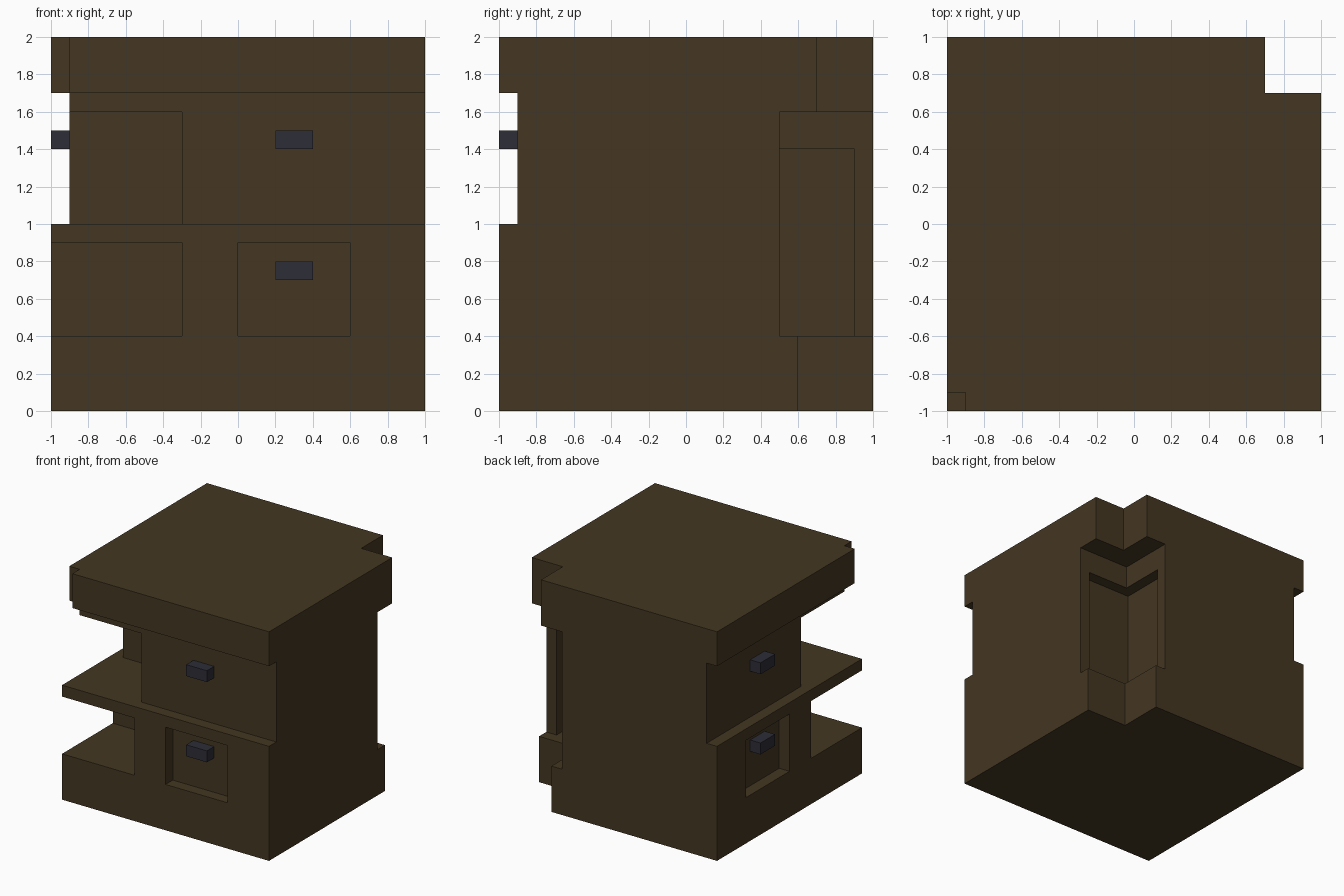
import bpy, bmesh
from mathutils import Vector

cube = bpy.data.objects.get("Cube")
if cube:
    bpy.data.objects.remove(cube, do_unlink=True)


def material(name, rgb):
    m = bpy.data.materials.new(name)
    m.use_nodes = True
    m.diffuse_color = (*rgb, 1)
    m.node_tree.nodes["Principled BSDF"].inputs["Base Color"].default_value = (*rgb, 1)
    return m


def box(name, x, y, z, mat=None):
    """Box spanning the given (low, high) ranges."""
    bm = bmesh.new()
    bmesh.ops.create_cube(bm, size=1)
    for v in bm.verts:
        v.co = Vector([lo + (hi - lo) * (c + 0.5) for c, (lo, hi) in zip(v.co, (x, y, z))])
    mesh = bpy.data.meshes.new(name)
    bm.to_mesh(mesh)
    bm.free()
    if mat:
        mesh.materials.append(mat)
    obj = bpy.data.objects.new(name, mesh)
    bpy.context.collection.objects.link(obj)
    return obj


wood = material("dark brown wood", (0.058, 0.038, 0.016))
metal = material("dark grey metal", (0.026, 0.026, 0.038))

FULL = (-1, 1)
FAR = 2  # overshoot so that cutters pass right through the outside
body = box("cabinet_body", FULL, FULL, (0, 2), wood)
cuts = []


def corner_cut(span, z):
    """Cut with the same range on x and y, on the diagonal."""
    cuts.append(box("cutter", span, span, z))


def face_cut(along, z):
    """Shallow cut in the front face, repeated on the right-hand face."""
    depth = (-FAR, -0.9)
    cuts.append(box("cutter", along, depth, z))
    cuts.append(box("cutter", depth, along, z))


# Upper drawer fronts set back under the worktop, lower drawer recesses
face_cut((-FAR, FAR), (1, 1.7))
face_cut((0, 0.6), (0.4, 0.9))

# Open corner shelves and the nick in the worktop corner
corner_cut((-FAR, -0.3), (1, 1.6))
corner_cut((-FAR, -0.3), (0.4, 0.9))
corner_cut((-FAR, -0.9), (1.7, 3))

# Stepped notch in the rear corner, with its inner recess
corner_cut((0.6, FAR), (-1, 0.4))
corner_cut((0.5, FAR), (0.4, 1.6))
corner_cut((0.7, FAR), (1.6, 3))
corner_cut((0.4, 0.9), (0.4, 1.4))

# Apply the cuts, then drop the cutters
for c in cuts:
    c.hide_render = True
    mod = body.modifiers.new("cut", 'BOOLEAN')
    mod.operation = 'DIFFERENCE'
    mod.solver = 'EXACT'
    mod.object = c
deps = bpy.context.evaluated_depsgraph_get()
carved = bpy.data.meshes.new_from_object(body.evaluated_get(deps))
body.modifiers.clear()
body.data = carved
carved.name = "cabinet_body"
carved.materials.clear()
carved.materials.append(wood)
for p in carved.polygons:
    p.material_index = 0
for c in cuts:
    bpy.data.objects.remove(c, do_unlink=True)

# Drawer handles on both drawer sides
for level, z in (("upper", (1.4, 1.5)), ("lower", (0.7, 0.8))):
    box(f"{level}_front_handle", (0.2, 0.4), (-1, -0.9), z, metal)
    box(f"{level}_right_handle", (-1, -0.9), (0.2, 0.4), z, metal)
